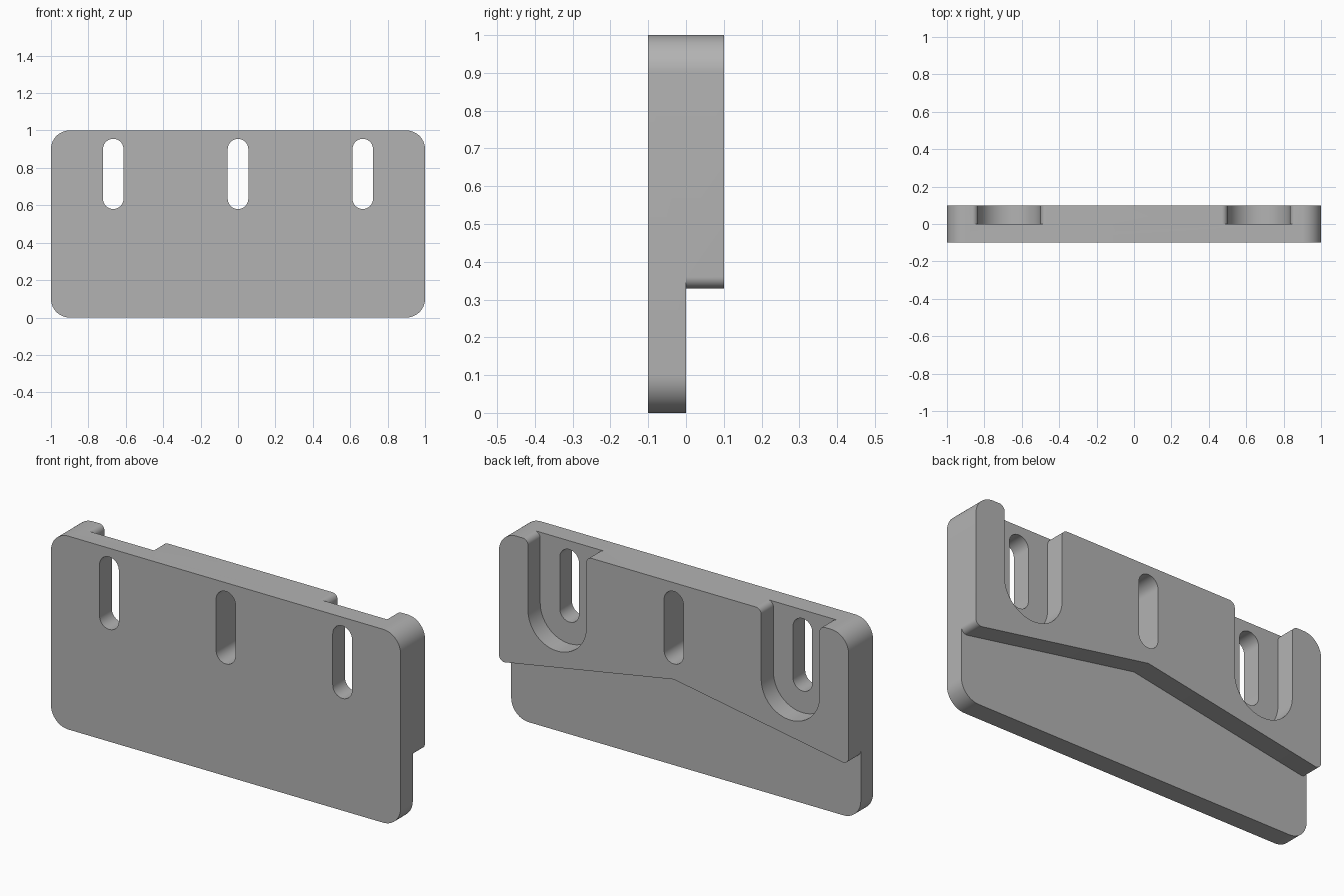
import bpy
import bmesh
import math
from mathutils import Vector

cube = bpy.data.objects.get("Cube")
if cube:
    bpy.data.objects.remove(cube, do_unlink=True)

grey = bpy.data.materials.new("plain grey")
grey.use_nodes = True
grey.diffuse_color = (0.45, 0.45, 0.45, 1)
grey.node_tree.nodes["Principled BSDF"].inputs["Base Color"].default_value = grey.diffuse_color


def fillet(corners, steps=14):
    """Round each (x, z, radius) corner of a closed outline."""
    outline = []
    for i, (x, z, radius) in enumerate(corners):
        p = Vector((x, z))
        if radius == 0:
            outline.append(p)
            continue
        a = (Vector(corners[i - 1][:2]) - p).normalized()
        b = (Vector(corners[(i + 1) % len(corners)][:2]) - p).normalized()
        half = a.angle(b) / 2
        centre = p + (a + b).normalized() * radius / math.sin(half)
        start = p + a * radius / math.tan(half) - centre
        end = p + b * radius / math.tan(half) - centre
        sweep = start.angle_signed(end)
        for k in range(steps + 1):
            t = -sweep * k / steps
            c, s = math.cos(t), math.sin(t)
            q = centre + Vector((c * start.x - s * start.y, s * start.x + c * start.y))
            if not outline or (q - outline[-1]).length > 1e-5:
                outline.append(q)
    return outline


def extrude(name, corners, y0, y1):
    """Solid made by pushing an x-z outline from y0 to y1."""
    bm = bmesh.new()
    face = bm.faces.new([bm.verts.new((p.x, y0, p.y)) for p in fillet(corners)])
    grown = bmesh.ops.extrude_face_region(bm, geom=[face])["geom"]
    verts = [v for v in grown if isinstance(v, bmesh.types.BMVert)]
    bmesh.ops.translate(bm, verts=verts, vec=(0, y1 - y0, 0))
    bmesh.ops.recalc_face_normals(bm, faces=bm.faces)
    mesh = bpy.data.meshes.new(name)
    bm.to_mesh(mesh)
    bm.free()
    mesh.materials.append(grey)
    obj = bpy.data.objects.new(name, mesh)
    bpy.context.collection.objects.link(obj)
    return obj


def combine(target, tool, operation):
    """Apply a boolean and discard the tool."""
    mod = target.modifiers.new(operation.lower(), "BOOLEAN")
    mod.operation = operation
    mod.solver = "EXACT"
    mod.object = tool
    bpy.context.view_layer.objects.active = target
    bpy.ops.object.modifier_apply(modifier=mod.name)
    bpy.data.objects.remove(tool, do_unlink=True)


# Front plate with rounded corners
plate = extrude("mounting_plate", [(-1, 0, 0.1), (1, 0, 0.1), (1, 1, 0.1), (-1, 1, 0.1)], -0.1, 0)

# Thick rear layer: angled lower edge and two U-shaped open pockets
PITCH, POCKET, SLOT, LOW = 0.667, 0.167, 0.055, 0.635
right_half = [
    (1, 0.324, 0.03), (1, 1, 0.1),
    (PITCH + POCKET, 1, 0.03), (PITCH + POCKET, LOW - POCKET, POCKET),
    (PITCH - POCKET, LOW - POCKET, POCKET), (PITCH - POCKET, 1, 0.03),
]
left_half = [(-x, z, r) for x, z, r in reversed(right_half)]
rear = extrude("rear_layer", [(0, 0.5, 0)] + right_half + left_half, 0, 0.1)
combine(plate, rear, "UNION")

# Three slots through the full thickness
for x in (-PITCH, 0, PITCH):
    corners = [(x - SLOT, LOW - SLOT, SLOT), (x + SLOT, LOW - SLOT, SLOT),
               (x + SLOT, 0.955, SLOT), (x - SLOT, 0.955, SLOT)]
    combine(plate, extrude("slot_cutter", corners, -0.2, 0.2), "DIFFERENCE")

# Smooth the rounded walls, keep the edges sharp
bpy.ops.object.select_all(action="DESELECT")
plate.select_set(True)
bpy.context.view_layer.objects.active = plate
bpy.ops.object.shade_smooth_by_angle(angle=math.radians(30))
